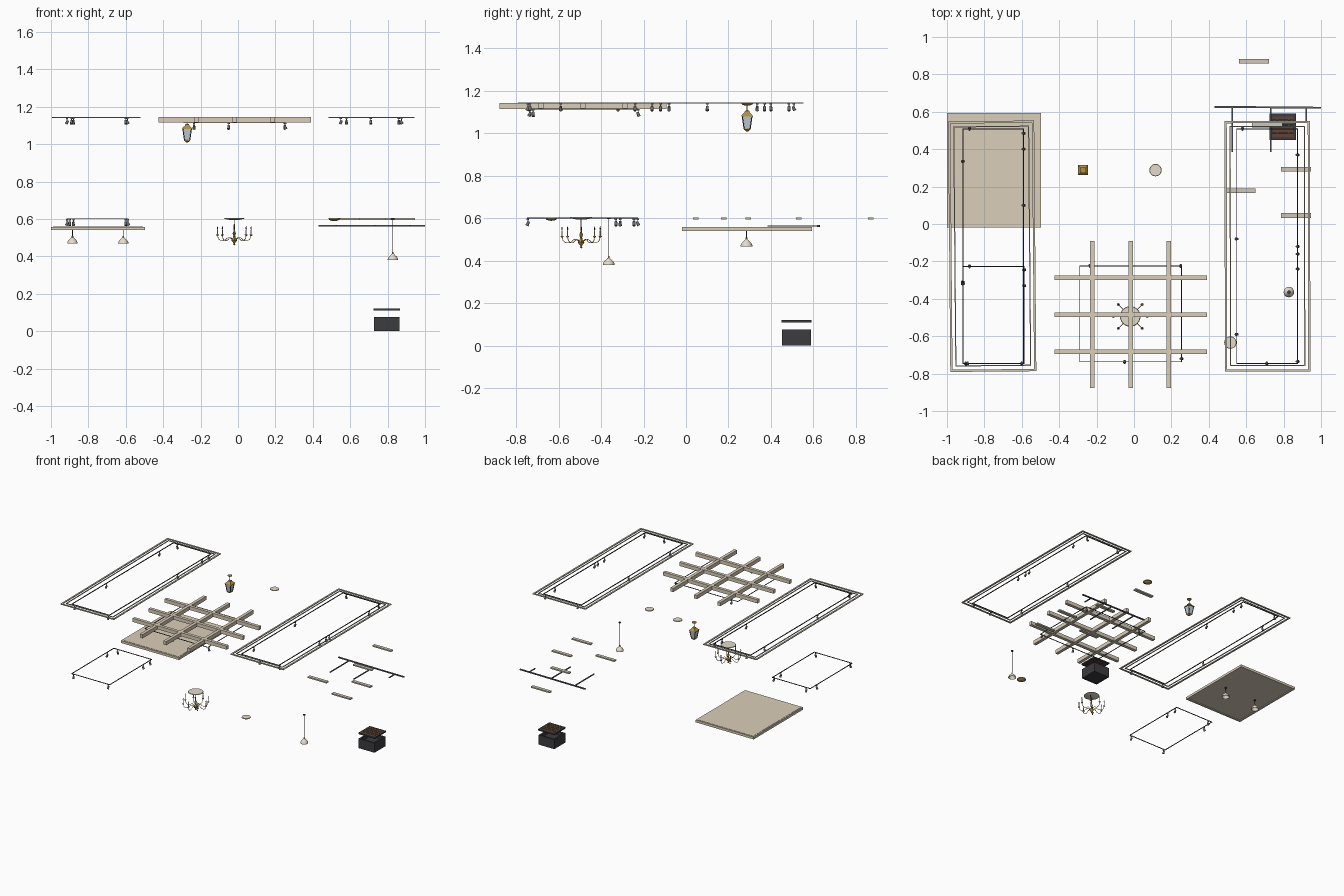
import bpy, bmesh, math
from mathutils import Matrix

if "Cube" in bpy.data.objects:
    bpy.data.objects.remove(bpy.data.objects["Cube"])


def mat(name, r, g, b):
    m = bpy.data.materials.new(name)
    m.diffuse_color = (r, g, b, 1)
    m.use_nodes = True
    m.node_tree.nodes["Principled BSDF"].inputs["Base Color"].default_value = m.diffuse_color
    return m


BEIGE = mat("beige_wood", 0.70, 0.62, 0.49)
TRIM = mat("trim", 0.62, 0.57, 0.47)
IRON = mat("dark_iron", 0.045, 0.045, 0.05)
STEEL = mat("rail_steel", 0.13, 0.13, 0.16)
LAMP = mat("spot_grey", 0.16, 0.16, 0.17)
BROWN = mat("brown_slat", 0.12, 0.06, 0.035)
GOLD = mat("brass", 0.45, 0.28, 0.06)
WHITE = mat("opal", 0.78, 0.72, 0.60)
GLASS = mat("glass", 0.55, 0.65, 0.70)


def finish(name, bm, material, smooth=False):
    bmesh.ops.recalc_face_normals(bm, faces=bm.faces)
    me = bpy.data.meshes.new(name)
    bm.to_mesh(me)
    bm.free()
    me.materials.append(material)
    ob = bpy.data.objects.new(name, me)
    bpy.context.collection.objects.link(ob)
    if smooth:
        bpy.ops.object.select_all(action='DESELECT')
        ob.select_set(True)
        bpy.context.view_layer.objects.active = ob
        bpy.ops.object.shade_smooth_by_angle(angle=math.radians(40))
    return ob


def boxes(name, items, material, turn=0):
    """Each item: x0, x1, y0, y1, z0, z1; turn spins all about their common centre."""
    bm = bmesh.new()
    for x0, x1, y0, y1, z0, z1 in items:
        m = Matrix.Translation(((x0 + x1) / 2, (y0 + y1) / 2, (z0 + z1) / 2))
        m = m @ Matrix.Diagonal((x1 - x0, y1 - y0, z1 - z0, 1))
        bmesh.ops.create_cube(bm, size=1, matrix=m)
    cx = (min(i[0] for i in items) + max(i[1] for i in items)) / 2
    cy = (min(i[2] for i in items) + max(i[3] for i in items)) / 2
    bmesh.ops.rotate(bm, verts=bm.verts, cent=(cx, cy, 0),
                     matrix=Matrix.Rotation(math.radians(turn), 3, 'Z'))
    return finish(name, bm, material)


def frame(name, x0, x1, y0, y1, z0, z1, w, material, turn=0):
    return boxes(name, [(x0, x1, y0, y0 + w, z0, z1), (x0, x1, y1 - w, y1, z0, z1),
                        (x0, x0 + w, y0 + w, y1 - w, z0, z1),
                        (x1 - w, x1, y0 + w, y1 - w, z0, z1)], material, turn)


def lathe(name, x, y, profile, material, n=20, turn=0):
    """Spin an (r, z) profile about a vertical axis."""
    bm = bmesh.new()
    rings = [[bm.verts.new((x + r * math.cos(turn + 2 * math.pi * i / n),
                            y + r * math.sin(turn + 2 * math.pi * i / n), z))
              for i in range(n)] for r, z in profile]
    for a, b in zip(rings, rings[1:]):
        for i in range(n):
            bm.faces.new((a[i], a[(i + 1) % n], b[(i + 1) % n], b[i]))
    bmesh.ops.remove_doubles(bm, verts=bm.verts, dist=1e-5)
    return finish(name, bm, material, n > 4)


def tube(name, pts, r, material):
    cu = bpy.data.curves.new(name, 'CURVE')
    cu.dimensions = '3D'
    cu.bevel_depth, cu.bevel_resolution, cu.use_fill_caps = r, 1, True
    sp = cu.splines.new('BEZIER')
    sp.bezier_points.add(len(pts) - 1)
    for p, co in zip(sp.bezier_points, pts):
        p.co = co
        p.handle_left_type = p.handle_right_type = 'AUTO'
    sp.resolution_u = 5
    cu.materials.append(material)
    ob = bpy.data.objects.new(name, cu)
    bpy.context.collection.objects.link(ob)


def spots(name, z, places):
    """Track spotlights: mount, stem and tilted can at each (x, y, yaw degrees)."""
    bm = bmesh.new()
    for x, y, yaw in places:
        def cyl(r1, r2, d, m):
            bmesh.ops.create_cone(bm, cap_ends=True, segments=12, radius1=r1, radius2=r2,
                                  depth=d, matrix=Matrix.Translation((x, y, z)) @ m)
        cyl(0.006, 0.006, 0.006, Matrix.Translation((0, 0, -0.002)))
        cyl(0.002, 0.002, 0.014, Matrix.Translation((0, 0, -0.010)))
        tilt = Matrix.Rotation(math.radians(yaw), 4, 'Z') @ Matrix.Rotation(math.radians(25), 4, 'Y')
        cyl(0.008, 0.006, 0.022, Matrix.Translation((0, 0, -0.023)) @ tilt)
    finish(name, bm, LAMP, True)


# coffer beam grid
boxes("ceiling_beams_across", [(-0.425, 0.39, y - .012, y + .012, 1.117, 1.145)
                               for y in (-0.288, -0.486, -0.684)], BEIGE)
boxes("ceiling_beams_along", [(x - .012, x + .012, -0.878, -0.092, 1.115, 1.144)
                              for x in (-0.222, -0.018, 0.187)], BEIGE)

# ceiling trim frames with light tracks
for side, x0, x1, turn in (("left", -0.988, -0.528, 0.5), ("right", 0.485, 0.942, 0.1)):
    frame(side + "_ceiling_trim", x0, x1, -0.789, 0.551, 1.14, 1.146, 0.012, TRIM, turn)
    frame(side + "_ceiling_inner_trim", x0 + .027, x1 - .027, -0.76, 0.524, 1.141, 1.146, 0.006, TRIM, turn)
frame("left_track", -0.917, -0.588, -0.748, 0.511, 1.141, 1.146, 0.005, IRON)
frame("right_track", 0.547, 0.877, -0.748, 0.511, 1.141, 1.146, 0.005, IRON)
frame("centre_track", -0.292, 0.256, -0.738, -0.223, 1.113, 1.117, 0.004, IRON)
frame("low_track", -0.917, -0.585, -0.748, -0.225, 0.599, 0.603, 0.005, IRON)
spots("left_spots", 1.14, [(-.914, .335, 0), (-.88, .508, 270), (-.591, .485, 180), (-.591, .40, 180),
                           (-.591, .10, 180), (-.914, -.32, 0), (-.89, -.745, 90), (-.60, -.745, 90)])
spots("right_spots", 1.14, [(.874, .37, 180), (.874, -.12, 180), (.874, -.16, 180), (.874, -.24, 180),
                            (.55, -.08, 0), (.55, -.59, 0), (.71, -.745, 90), (.874, -.735, 180),
                            (.58, .508, 270), (.86, .508, 270)])
spots("centre_spots", 1.113, [(-.235, -.225, 270), (.25, -.225, 270), (.253, -.72, 180), (-.05, -.736, 90)])
spots("low_spots", 0.598, [(-.914, -.31, 0), (-.88, -.227, 270), (-.588, -.33, 180),
                           (-.588, -.245, 180), (-.90, -.745, 90), (-.60, -.745, 90)])

# floating canopy panel with lip
boxes("canopy_panel", [(-0.99, -0.508, -0.008, 0.585, 0.545, 0.56)], BEIGE)
frame("canopy_lip", -1.0, -0.498, -0.018, 0.593, 0.54, 0.558, 0.014, BEIGE)


def pendant(name, x, y, z, top, h=0.034, r=0.028):
    lathe(name + "_shade", x, y, [(r, z), (r * .97, z + h * .2), (r * .78, z + h * .5), (r * .4, z + h * .8),
                                  (.005, z + h), (.003, z + h - .002), (r * .74, z + h * .45), (r * .94, z), (r, z)], WHITE)
    lathe(name + "_socket", x, y, [(0, z + h - .004), (.005, z + h - .003), (.004, z + h + .008), (0, z + h + .008)], GOLD, 10)
    lathe(name + "_rod", x, y, [(0, z + h), (.0015, z + h), (.0015, top), (0, top)], IRON, 6)
    lathe(name + "_canopy", x, y, [(0, top - .005), (.009, top - .005), (.009, top), (0, top)], IRON, 12)


pendant("left_pendant", -0.885, 0.285, 0.468, 0.546)
pendant("inner_pendant", -0.613, 0.285, 0.468, 0.546)
pendant("right_pendant", 0.828, -0.364, 0.38, 0.602)

# flush dome lights
for name, x, y, z in (("high_dome", .115, .288, 1.146), ("low_dome", .515, -.634, .604)):
    lathe(name + "_glass", x, y, [(0, z - .016), (.012, z - .015), (.022, z - .011), (.029, z - .004), (0, z - .004)], GOLD)
    lathe(name + "_base", x, y, [(0, z - .005), (.033, z - .005), (.031, z), (0, z)], WHITE)

# square lantern
lx, ly, q = -0.272, 0.288, math.pi / 4
lathe("lantern_glass", lx, ly, [(0, 1.022), (.018, 1.022), (.031, 1.082), (0, 1.082)], GLASS, 4, q)
lathe("lantern_roof", lx, ly, [(0, 1.08), (.038, 1.08), (.036, 1.086), (.018, 1.098),
                               (.014, 1.106), (0, 1.11)], GOLD, 4, q)
lathe("lantern_base", lx, ly, [(0, 1.008), (.008, 1.01), (.021, 1.018), (.021, 1.024), (0, 1.024)], GOLD, 4, q)
for i in range(4):
    c, s = math.cos(q + i * math.pi / 2), math.sin(q + i * math.pi / 2)
    tube("lantern_corner_bar", [(lx + .02 * c, ly + .02 * s, 1.02), (lx + .033 * c, ly + .033 * s, 1.083)], .0025, IRON)
lathe("lantern_rod", lx, ly, [(0, 1.10), (.002, 1.10), (.002, 1.142), (0, 1.142)], GOLD, 8)
lathe("lantern_canopy", lx, ly, [(0, 1.136), (.008, 1.138), (.017, 1.142), (.017, 1.146), (0, 1.146)], GOLD, 16)

# chandelier
cx, cy = -0.02, -0.494
lathe("chandelier_canopy", cx, cy, [(0, .593), (.02, .594), (.04, .598), (.055, .601), (.052, .605), (0, .605)], WHITE, 24)
lathe("chandelier_stem", cx, cy, [(0, .458), (.006, .464), (.003, .47), (.012, .48), (.016, .488), (.007, .498),
                                  (.005, .51), (.009, .522), (.004, .535), (.003, .56), (.002, .595), (0, .595)], GOLD, 14)
for i in range(8):
    a = i * math.pi / 4
    c, s = math.cos(a), math.sin(a)
    tube("chandelier_arm", [(cx + r * c, cy + r * s, z) for r, z in
                            ((.008, .49), (.03, .50), (.055, .485), (.08, .49), (.09, .51))], .0017, GOLD)
    ax, ay = cx + .09 * c, cy + .09 * s
    lathe("candle_cup", ax, ay, [(0, .508), (.004, .509), (.008, .516), (0, .516)], GOLD, 10)
    lathe("candle", ax, ay, [(0, .515), (.0028, .515), (.0028, .543), (0, .543)], WHITE, 8)
    lathe("candle_bulb", ax, ay, [(0, .542), (.0035, .549), (.002, .557), (0, .563)], IRON, 8)

# linear ceiling fittings
for i, (x, y) in enumerate(((.642, .87), (.568, .178), (.866, .293), (.866, .046), (.712, .53))):
    boxes(f"linear_light_{i + 1}", [(x - .081, x + .081, y - .013, y + .013, .594, .604)], LAMP if i > 9 else TRIM)

# overhead rail with prongs
boxes("overhead_rail", [(.43, 1.0, .619, .629, .56, .568)], STEEL, -0.5)
boxes("rail_prongs", [(x - .004, x + .004, y, .62, .561, .567)
                      for x, y in ((.525, .385), (.73, .385), (.92, .55))], STEEL)

# open fire box with slatted lid
frame("box_walls", .727, .863, .452, .588, 0, .075, .012, IRON)
boxes("box_floor", [(.735, .855, .46, .58, .002, .05)], IRON)
frame("box_lid_frame", .725, .867, .45, .59, .11, .12, .016, IRON)
boxes("box_lid_slats", [(.738, .854, .464 + i * .023, .483 + i * .023, .112, .119) for i in range(5)], BROWN)
boxes("box_lid_bars", [(x - .004, x + .004, .452, .588, .110, .1125) for x in (.765, .827)], IRON)
